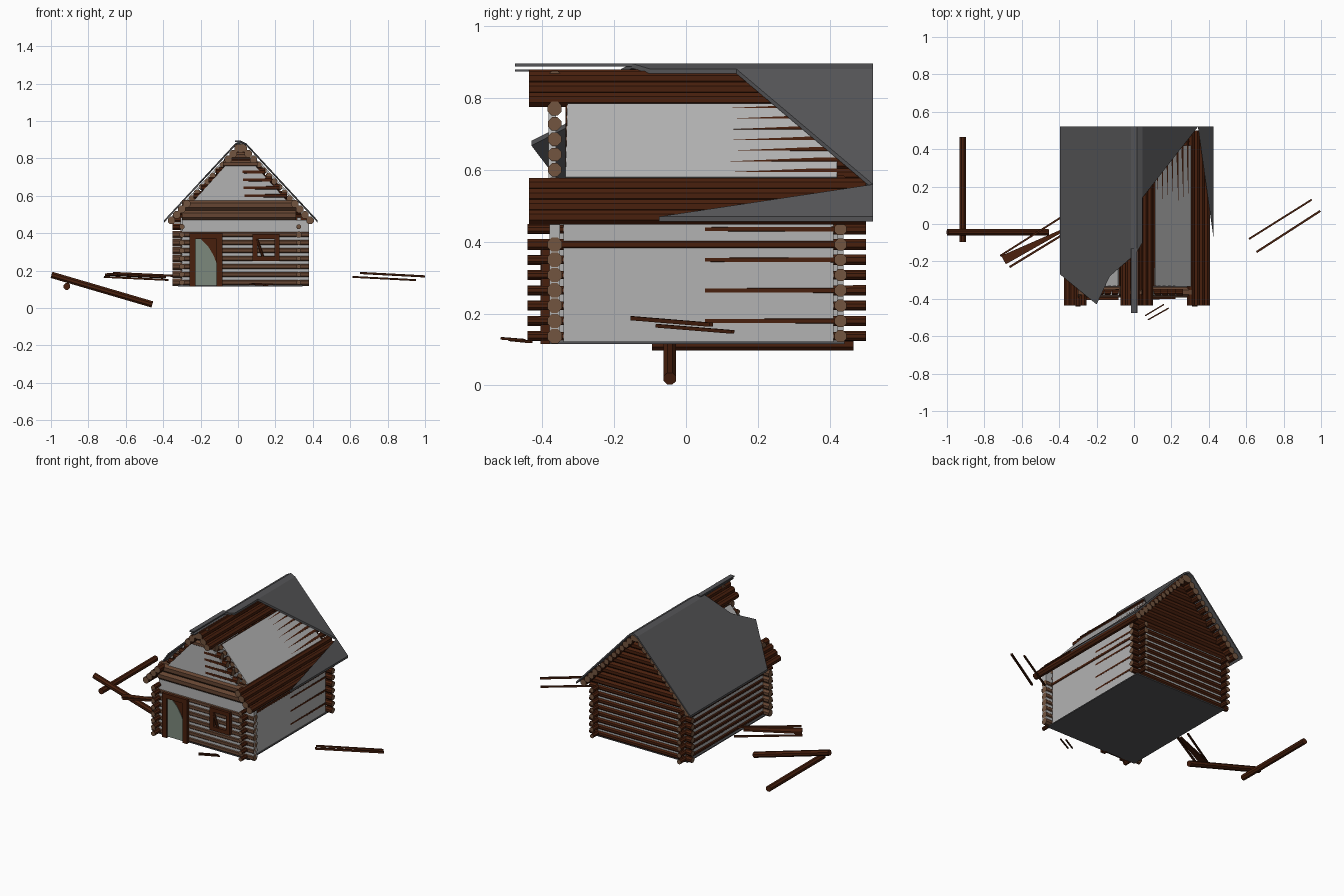
import bpy, bmesh, math
from mathutils import Vector

if "Cube" in bpy.data.objects:
    bpy.data.objects.remove(bpy.data.objects["Cube"])


def mat(name, c):
    m = bpy.data.materials.new(name)
    m.diffuse_color = (*c, 1)
    m.use_nodes = True
    m.node_tree.nodes["Principled BSDF"].inputs["Base Color"].default_value = m.diffuse_color
    return m


BARK = mat("bark", (0.065, 0.014, 0.004))
WOOD = mat("weathered_wood", (0.13, 0.06, 0.032))
CUT = mat("cut_end", (0.17, 0.09, 0.05))
CHINK = mat("chinking", (0.45, 0.45, 0.45))
ROOF = mat("roofing", (0.09, 0.09, 0.095))
GREEN = mat("door_paint", (0.2, 0.25, 0.2))
CX = 0.0125          # centre line of the cabin
STEP = 0.0425        # spacing of stacked logs


def finish(bm, name, *mats):
    bmesh.ops.recalc_face_normals(bm, faces=bm.faces[:])
    me = bpy.data.meshes.new(name)
    bm.to_mesh(me)
    bm.free()
    for m in mats:
        me.materials.append(m)
    ob = bpy.data.objects.new(name, me)
    bpy.context.collection.objects.link(ob)
    return ob


def add_log(bm, a, b, r1, r2=None, sides=8):
    """Tapered faceted log from a to b; end faces use material slot 1."""
    a, b = Vector(a), Vector(b)
    d = (b - a).normalized()
    u = d.cross(Vector((0, 0, 1))).normalized()
    v = u.cross(d)
    rings = []
    for p, r in ((a, r1), (b, r2 or r1)):
        rings.append([bm.verts.new(p + r * (u * math.cos(t) + v * math.sin(t)))
                      for t in [(i + 0.5) * 2 * math.pi / sides for i in range(sides)]])
    for i in range(sides):
        j = (i + 1) % sides
        bm.faces.new((rings[0][i], rings[0][j], rings[1][j], rings[1][i]))
    for ring in rings:
        bm.faces.new(ring).material_index = 1


def logs(name, items, m=BARK, end=CUT):
    bm = bmesh.new()
    for it in items:
        add_log(bm, *it)
    return finish(bm, name, m, end)


def slab(name, pts, off, m):
    """Flat polygon extruded by an offset vector."""
    bm = bmesh.new()
    f = bm.faces.new([bm.verts.new(p) for p in pts])
    ext = bmesh.ops.extrude_face_region(bm, geom=[f], use_keep_orig=True)
    for v in ext["geom"]:
        if isinstance(v, bmesh.types.BMVert):
            v.co += Vector(off)
    return finish(bm, name, m)


def box(name, x, y, z, m):
    return slab(name, [(x[0], y[0], z[0]), (x[1], y[0], z[0]),
                       (x[1], y[1], z[0]), (x[0], y[1], z[0])], (0, 0, z[1] - z[0]), m)


def roof_z(x):
    d = abs(x - 0.015)
    return 0.895 - d * 0.5 if d <= 0.03 else 0.88 - (d - 0.03) * 1.08


# floor
box("floor", (-0.32, 0.345), (-0.38, 0.44), (0.115, 0.122), ROOF)

# wall logs
rows = [0.137 + STEP * i for i in range(8)]
logs("left_wall_logs", [((-0.3, -0.44, z), (-0.3, 0.5, z), 0.015) for z in rows])
logs("right_wall_logs", [((0.325, -0.44, z), (0.325, 0.5, z),
                          0.017 if i == 6 else 0.0125,
                          0.017 if i == 6 else (0.0155 if i in (1, 3, 5, 7) else 0.0128))
                         for i, z in enumerate(rows)])
logs("back_wall_logs", [((-0.35, 0.43, z), (0.38, 0.43, z), 0.018) for z in rows])
logs("front_wall_logs", [((-0.35, -0.365, z), (0.38, -0.365, z), 0.0215) for z in rows[:7]], WOOD)

# chinking between the wall logs
box("right_chinking", (0.315, 0.338), (-0.34, 0.41), (0.12, 0.485), CHINK)
box("left_chinking", (-0.308, -0.29), (-0.35, 0.42), (0.12, 0.485), CHINK)
box("back_chinking", (-0.3, 0.325), (0.42, 0.438), (0.12, 0.485), CHINK)
box("front_chinking", (-0.3, 0.38), (-0.38, -0.35), (0.13, 0.47), CHINK)

# front lintel beams
logs("front_beams", [((-0.3, -0.365, z), (0.31, -0.365, z), 0.03) for z in (0.495, 0.55)], WOOD)


# gables
def gable(y, z0, n, r1, r2):
    out = []
    for i in range(n):
        z = z0 + STEP * i
        h = max(0.03, (0.88 - z) / 1.08 - 0.01)
        out.append(((CX - h, y, z), (CX + h, y, z), r1, r2))
    return out


logs("front_gable_logs", gable(-0.365, 0.6, 4, 0.0165, 0.02))
logs("front_gable_top_logs", gable(-0.365, 0.77, 3, 0.021, 0.021), WOOD)
logs("back_gable_logs", gable(0.43, 0.477, 9, 0.023, 0.023), BARK, BARK)
slab("front_gable_chinking", [(-0.235, -0.382, 0.575), (0.26, -0.382, 0.575),
                              (0.075, -0.382, 0.78), (-0.05, -0.382, 0.78)], (0, 0.02, 0), CHINK)

# roof purlins, with the middle ones broken back to the gable
for side, name in ((-1, "left"), (1, "right")):
    full, short = [], []
    nrm = Vector((side * 1.08, 0, 1)).normalized()
    for i in range(14):
        x = 0.015 + side * (0.035 + 0.0275 * i)
        p = Vector((x, 0, roof_z(x))) - nrm * 0.03
        if 3 <= i <= 9:
            short.append(((p.x, -0.335, p.z), (p.x, 0.5, p.z), 0.0165, 0.0185))
        else:
            full.append(((p.x, -0.437, p.z), (p.x, 0.5, p.z), 0.0215))
    logs(name + "_purlins", full)
    logs(name + "_broken_purlins", short)
    xa, xb = 0.015 + side * 0.11, 0.015 + side * 0.3
    o = -nrm * 0.0135
    slab(name + "_roof_chinking",
         [Vector((x, y, roof_z(x))) + o for x, y in
          ((xa, -0.33), (xb, -0.335), (xb, 0.42), (xa, 0.42))], -nrm * 0.012, CHINK)
logs("ridge_log", [((0.015, -0.437, 0.855), (0.015, 0.5, 0.855), 0.025)])


# torn roof covering
def sheet(name, pts):
    slab(name, [(x, y, roof_z(x)) for x, y in pts], (0, 0, -0.013), ROOF)


sheet("left_roof", [(-0.015, 0.52), (-0.395, 0.52), (-0.395, -0.27), (-0.2, -0.43),
                    (-0.13, -0.28), (-0.015, -0.18)])
sheet("ridge_left", [(-0.015, 0.52), (-0.015, -0.18), (0.015, -0.15), (0.015, 0.52)])
sheet("ridge_right", [(0.015, 0.52), (0.015, -0.15), (0.045, -0.1), (0.045, 0.52)])
sheet("right_roof_upper", [(0.045, 0.52), (0.045, 0.14), (0.342, 0.52)])
sheet("right_roof_lower", [(0.342, 0.52), (0.425, -0.075), (0.425, 0.52)])
box("ridge_strip", (-0.015, 0.015), (-0.475, -0.13), (0.887, 0.895), ROOF)
box("ridge_strip_lower", (-0.008, 0.02), (-0.475, -0.13), (0.873, 0.879), ROOF)

# door
for nm, x in (("left", (-0.26, -0.228)), ("right", (-0.115, -0.083))):
    box("door_jamb_" + nm, x, (-0.405, -0.355), (0.115, 0.4), BARK)
box("door_lintel", (-0.228, -0.115), (-0.405, -0.355), (0.37, 0.4), BARK)
box("door", (-0.228, -0.115), (-0.39, -0.37), (0.12, 0.37), BARK)
slab("door_paint", [(x, -0.393, z) for x, z in
                    ((-0.228, 0.12), (-0.115, 0.12), (-0.115, 0.24), (-0.13, 0.28),
                     (-0.16, 0.33), (-0.2, 0.37), (-0.228, 0.37))], (0, 0.006, 0), GREEN)

# window frame with a broken bar
for nm, x, z in (("left", (0.078, 0.105), (0.25, 0.395)), ("right", (0.195, 0.222), (0.25, 0.395)),
                 ("top", (0.105, 0.195), (0.37, 0.395)), ("bottom", (0.105, 0.195), (0.25, 0.275))):
    box("window_frame_" + nm, x, (-0.402, -0.36), z, BARK)
logs("window_broken_bar", [((0.1, -0.395, 0.37), (0.133, -0.395, 0.275), 0.008)], BARK, BARK)

# fallen logs
logs("fallen_logs", [((-0.915, -0.095, 0.115), (-0.915, 0.465, 0.115), 0.019),
                     ((-0.997, -0.045, 0.177), (-0.458, -0.045, 0.019), 0.0185)], BARK, BARK)

# loose splinters of wood
logs("splinters", [
    ((0.655, -0.15, 0.187), (0.996, 0.07, 0.169), 0.008, 0.008, 4),
    ((0.615, -0.08, 0.166), (0.95, 0.13, 0.149), 0.007, 0.007, 4),
    ((-0.715, -0.17, 0.166), (-0.375, 0.045, 0.15), 0.007, 0.007, 4),
    ((-0.665, -0.23, 0.187), (-0.345, -0.035, 0.172), 0.008, 0.008, 4),
    ((0.06, -0.49, 0.127), (0.16, -0.43, 0.121), 0.005, 0.005, 4),
    ((0.075, -0.512, 0.131), (0.185, -0.45, 0.126), 0.005, 0.005, 4)], BARK, BARK)
slab("split_plank", [(-0.71, -0.17, 0.184), (-0.685, -0.215, 0.188),
                     (-0.385, -0.045, 0.172), (-0.39, -0.03, 0.17)], (0, 0, -0.012), BARK)
